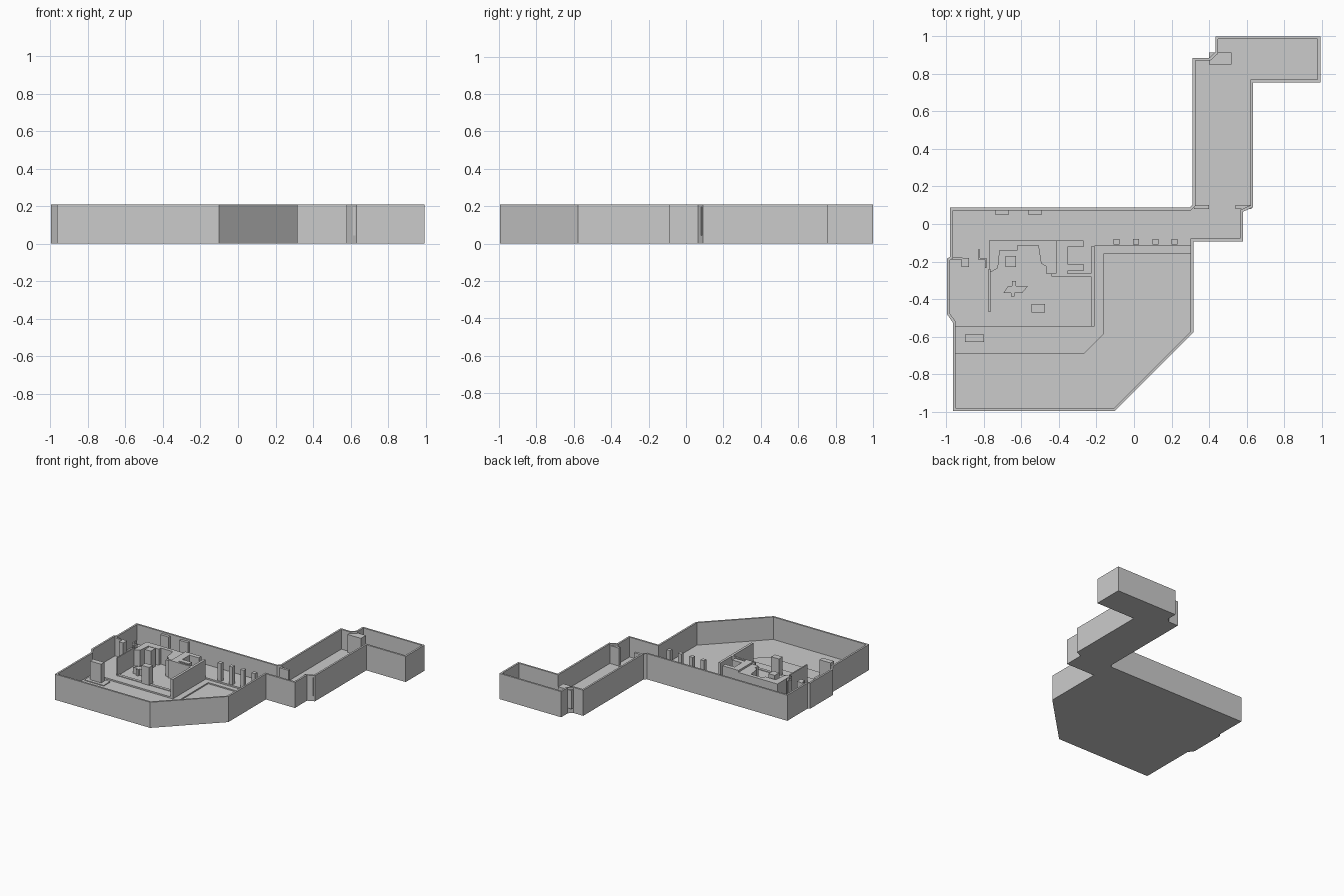
import bpy, bmesh

TOP, ROOF = 0.21, 0.195                    # outer wall top, interior tops
ROAD, WALK, FLOOR = 0.026, 0.036, 0.048    # stepped ground levels
WALL = 0.015


def finish(bm, name):
    bmesh.ops.recalc_face_normals(bm, faces=bm.faces)
    me = bpy.data.meshes.new(name)
    bm.to_mesh(me)
    bm.free()
    ob = bpy.data.objects.new(name, me)
    bpy.context.collection.objects.link(ob)
    return ob


def extrude(bm, face, dz):
    """Extrude one face along z and return the moved cap."""
    new = bmesh.ops.extrude_face_region(bm, geom=[face])["geom"]
    verts = [g for g in new if isinstance(g, bmesh.types.BMVert)]
    bmesh.ops.translate(bm, verts=verts, vec=(0, 0, dz))
    return next(g for g in new if isinstance(g, bmesh.types.BMFace))


def prism(name, pts, z0, z1):
    bm = bmesh.new()
    face = bm.faces.new([bm.verts.new((x, y, z0)) for x, y in pts])
    extrude(bm, face, z1 - z0)
    return finish(bm, name)


def box(name, x0, x1, y0, y1, z0=FLOOR - 0.005, z1=ROOF):
    return prism(name, [(x0, y0), (x1, y0), (x1, y1), (x0, y1)], z0, z1)


# Outer shell: one tray with a thin rim wall and a flat underside
outline = [(-0.965, -0.995), (-0.10, -0.995), (0.317, -0.578), (0.317, -0.092),
           (0.58, -0.092), (0.58, 0.065), (0.635, 0.09), (0.635, 0.755),
           (0.993, 0.755), (0.993, 1.0), (0.433, 1.0), (0.433, 0.915),
           (0.40, 0.885), (0.313, 0.885), (0.313, 0.105), (0.295, 0.087),
           (-0.98, 0.087), (-0.98, -0.175), (-0.997, -0.185),
           (-0.997, -0.48), (-0.965, -0.525)]
bm = bmesh.new()
bottom = bm.faces.new([bm.verts.new((x, y, 0)) for x, y in outline])
# keep the underside: the cap is a copy, so rebuild the base after extruding
cap = extrude(bm, bottom, TOP)
if not bottom.is_valid:
    bm.faces.new([v for v in bm.verts if v.co.z < 1e-6])
bmesh.ops.recalc_face_normals(bm, faces=bm.faces)
bmesh.ops.inset_region(bm, faces=[cap], thickness=WALL, use_even_offset=True)
inner = bmesh.ops.extrude_discrete_faces(bm, faces=[cap])["faces"][0]
bmesh.ops.translate(bm, verts=inner.verts, vec=(0, 0, ROAD - TOP))
finish(bm, "outer_wall_and_road")

# Stepped ground: raised walk, then the higher interior floor
west = [(-0.99, -0.48), (-0.99, -0.19), (-0.972, -0.18), (-0.972, 0.08)]
prism("raised_walk",
      [(-0.957, -0.69), (-0.265, -0.69), (-0.16, -0.585), (-0.16, -0.157),
       (0.31, -0.157), (0.31, 0.08)] + west[::-1] + [(-0.957, -0.525)],
      0.01, WALK)
prism("interior_floor",
      [(-0.957, -0.545), (-0.21, -0.545), (-0.21, -0.117), (0.31, -0.117),
       (0.31, -0.085), (0.572, -0.085), (0.572, 0.07), (0.628, 0.096),
       (0.628, 0.762), (0.985, 0.762), (0.985, 0.993), (0.44, 0.993),
       (0.44, 0.91), (0.402, 0.878), (0.32, 0.878), (0.32, 0.10),
       (0.298, 0.08)] + west[::-1] + [(-0.957, -0.53)],
      0.01, FLOOR)

# Colonnade along the raised edge
for i in range(4):
    x = -0.108 + i * 0.103
    box(f"pillar_{i + 1}", x, x + 0.032, -0.11, -0.08)

# Pilasters on the back wall
for i, x in enumerate((-0.74, -0.565)):
    box(f"back_pilaster_{i + 1}", x, x + 0.075, 0.05, 0.08)

# Passage gate: two jambs and a low sill
box("gate_jamb_left", 0.32, 0.40, 0.08, 0.10)
box("gate_jamb_right", 0.54, 0.625, 0.08, 0.10)
box("gate_sill", 0.40, 0.54, 0.09, 0.105, z1=FLOOR + 0.006)
box("passage_corner_block", 0.40, 0.52, 0.85, 0.915)

# Building walls around the court
box("court_east_wall", -0.23, -0.21, -0.545, -0.12)
box("court_north_wall", -0.44, -0.23, -0.28, -0.265)
box("court_west_wall", -0.775, -0.765, -0.47, -0.24)
box("court_step", -0.765, -0.23, -0.468, -0.445, z1=FLOOR + 0.005)

# Building mass with an irregular inner face
prism("building_mass",
      [(-0.77, -0.085), (-0.77, -0.26), (-0.725, -0.235), (-0.715, -0.14),
       (-0.62, -0.14), (-0.62, -0.115), (-0.51, -0.115), (-0.495, -0.21),
       (-0.47, -0.225), (-0.47, -0.265), (-0.415, -0.265), (-0.415, -0.085)],
      FLOOR - 0.005, 0.18)

# C-shaped block east of the mass
prism("c_shaped_block",
      [(-0.415, -0.088), (-0.27, -0.088), (-0.27, -0.122), (-0.355, -0.122),
       (-0.355, -0.213), (-0.27, -0.213), (-0.27, -0.25), (-0.355, -0.25),
       (-0.355, -0.27), (-0.415, -0.27)], FLOOR - 0.005, ROOF)

# Free-standing blocks and wall stubs
box("inner_block", -0.685, -0.63, -0.23, -0.17)
box("court_block", -0.545, -0.475, -0.472, -0.425)
box("west_block", -0.92, -0.88, -0.23, -0.18)
box("west_wall_stub", -0.98, -0.915, -0.19, -0.178)
box("thin_wall_a", -0.83, -0.82, -0.19, -0.135)
box("thin_wall_b", -0.83, -0.785, -0.19, -0.18)
box("thin_wall_c", -0.795, -0.785, -0.235, -0.18)

# Low slanted table with small arms
prism("slanted_table",
      [(-0.695, -0.367), (-0.655, -0.367), (-0.655, -0.385), (-0.637, -0.385),
       (-0.637, -0.367), (-0.595, -0.367), (-0.565, -0.33), (-0.63, -0.33),
       (-0.63, -0.303), (-0.65, -0.303), (-0.65, -0.33), (-0.67, -0.33)],
      FLOOR - 0.005, 0.10)

# Tall block on a low pad by the street
box("street_pad", -0.935, -0.76, -0.655, -0.57, ROAD, WALK + 0.006)
box("street_block", -0.90, -0.80, -0.63, -0.588, ROAD)
